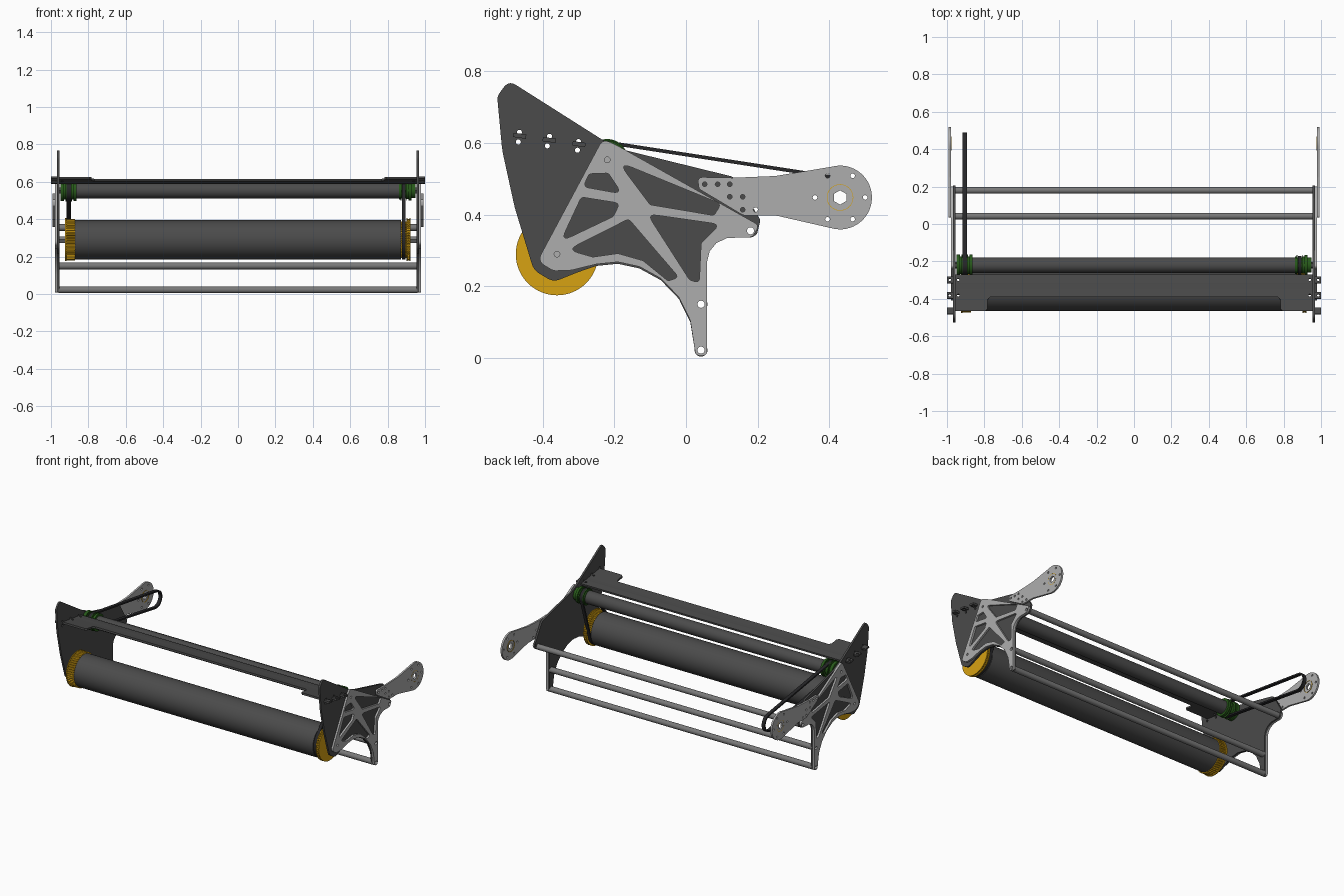
import bpy
from math import sin, cos, tan, pi, atan2, acos, hypot
from mathutils import Matrix, Vector

if "Cube" in bpy.data.objects:
    bpy.data.objects.remove(bpy.data.objects["Cube"])


def material(name, r, g, b):
    m = bpy.data.materials.new(name)
    m.diffuse_color = (r, g, b, 1)
    m.use_nodes = True
    m.node_tree.nodes["Principled BSDF"].inputs["Base Color"].default_value = m.diffuse_color
    return m


DARK = material("dark_grey", .07, .07, .07)
BLACK = material("black", .02, .02, .022)
LIGHT = material("light_grey", .42, .42, .42)
STEEL = material("steel", .19, .19, .19)
ORANGE = material("orange", .68, .36, .006)
GREEN = material("green", .02, .10, .01)

# local x,y -> world y,z ; extrusion along world x
SIDE = Matrix(((0, 0, 1, 0), (1, 0, 0, 0), (0, 1, 0, 0), (0, 0, 0, 1)))


def arc(c, r, a0=0.0, a1=2 * pi, n=32, closed=True):
    k = n if closed else n - 1
    return [(c[0] + r * cos(a0 + (a1 - a0) * i / k),
             c[1] + r * sin(a0 + (a1 - a0) * i / k)) for i in range(n)]


def rounded(pts, r=.012, n=5):
    """Round polygon corners; a point may carry its own radius as a third value."""
    out = []
    for i, p in enumerate(pts):
        rad = p[2] if len(p) > 2 else r
        c = Vector(p[:2])
        a, b = Vector(pts[i - 1][:2]) - c, Vector(pts[(i + 1) % len(pts)][:2]) - c
        ang = a.angle(b)
        if rad == 0 or ang > 3.1:
            out.append(tuple(c))
            continue
        t = min(rad / tan(ang / 2), .45 * a.length, .45 * b.length)
        p0, p1 = c + a.normalized() * t, c + b.normalized() * t
        for k in range(n + 1):
            u = k / n
            out.append(tuple(p0 * (1 - u) ** 2 + c * 2 * u * (1 - u) + p1 * u * u))
    return out


def extrude(name, outline, x0, x1, mat, holes=(), matrix=SIDE):
    cu = bpy.data.curves.new(name, 'CURVE')
    cu.dimensions = '2D'
    cu.fill_mode = 'BOTH'
    cu.extrude = abs(x1 - x0) / 2
    for loop in [outline, *holes]:
        sp = cu.splines.new('POLY')
        sp.points.add(len(loop) - 1)
        for q, p in zip(sp.points, loop):
            q.co = (p[0], p[1], 0, 1)
        sp.use_cyclic_u = True
    tmp = bpy.data.objects.new(name + "_tmp", cu)
    bpy.context.collection.objects.link(tmp)
    me = bpy.data.meshes.new_from_object(tmp.evaluated_get(bpy.context.evaluated_depsgraph_get()))
    bpy.data.objects.remove(tmp)
    me.transform(matrix @ Matrix.Translation((0, 0, (x0 + x1) / 2)))
    me.materials.clear()
    me.materials.append(mat)
    ob = bpy.data.objects.new(name, me)
    bpy.context.collection.objects.link(ob)
    return ob


def disc(name, c, r, x0, x1, mat, n=48):
    return extrude(name, arc(c, r, n=n), x0, x1, mat)


def gear(name, c, r, depth, teeth, x0, x1, mat):
    pts = []
    for i in range(teeth * 4):
        a, rr = 2 * pi * i / (teeth * 4), r if i % 4 < 2 else r - depth
        pts.append((c[0] + rr * cos(a), c[1] + rr * sin(a)))
    return extrude(name, pts, x0, x1, mat)


def belt_loop(c1, r1, c2, r2):
    dx, dy = c2[0] - c1[0], c2[1] - c1[1]
    a, b = atan2(dy, dx), acos((r1 - r2) / hypot(dx, dy))
    return (arc(c1, r1, a + b, a + 2 * pi - b, 24, False)
            + arc(c2, r2, a - b, a + b, 24, False))


def belt(name, c1, r1, c2, r2, x0, x1, t=.01):
    return extrude(name, belt_loop(c1, r1, c2, r2), x0, x1, BLACK,
                   [belt_loop(c1, r1 - t, c2, r2 - t)])


ROLL, TOP, ARM = (-.36, .29), (-.22, .553), (.43, .448)
TUBES = [(.18, .355), (.042, .15), (.042, .022)]

# profiles in (y, z)
leg = [(.027, .007), (.059, .007), (.059, .27, .0), (.066, .298, 0), (.085, .321, 0),
       (.115, .335, 0), (.185, .337, .015)]
arch = [(-.25, .262, 0), (-.19, .268, 0), (-.13, .255, 0), (-.07, .222, 0),
        (-.02, .17, 0), (.012, .105, 0)]
light_outline = rounded([(-.232, .612, .035), (-.415, .27, .04), (-.37, .243, .03),
                         (-.32, .245, .03)] + arch + leg + [(.205, .37, .015), (-.19, .592, .03)])
dark_outline = rounded([(-.495, .775, .045), (-.527, .73, .03), (-.513, .58, .3), (-.478, .42, .3),
                        (-.425, .245, .05), (-.37, .212, .04), (-.30, .24, .05)]
                       + [(y, z - .005, 0) for y, z, _ in arch] + leg
                       + [(.198, .345), (.208, .385), (.135, .505, .03), (-.17, .58, .1), (-.23, .607, .1)])
windows = [rounded(w) for w in (
    [(-.287, .478), (-.27, .514), (-.217, .516), (-.178, .458)],
    [(-.292, .449), (-.185, .432), (-.203, .395), (-.35, .325)],
    [(-.19, .548), (.098, .43), (.078, .398), (-.1, .428)],
    [(-.108, .402), (.095, .373), (.042, .32), (.037, .21), (.01, .218)],
    [(-.33, .302), (-.16, .388), (-.02, .225), (-.05, .215), (-.12, .272), (-.19, .292), (-.26, .282)])]
arm_outline = rounded([(.032, .505, .015), (.13, .503, .1), (.25, .508, .1)]
                      + [(y, z, 0) for y, z in arc(ARM, .089, -1.85, 1.85, 32, False)][::-1]
                      + [(.25, .398, .1), (.16, .398, .02), (.036, .472, .015)])
arm_holes = [(.052, .485), (.088, .485), (.122, .485), (.122, .45), (.158, .45), (.158, .414), (.194, .414)]
arm_holes += [(ARM[0] + .07 * cos(i * pi / 3), ARM[1] + .07 * sin(i * pi / 3)) for i in range(6)]
tab_bolts = [(-.465, .63), (-.468, .603), (-.381, .619), (-.387, .592), (-.3, .604), (-.303, .58)]

for s, tag in ((1, "right"), (-1, "left")):
    # side plates, lattice reinforcement and rear arm
    tube_holes = [arc(c, .010, n=20) for c in TUBES]
    extrude("side_plate_" + tag, dark_outline, s * .955, s * .967, DARK,
            tube_holes + [arc(c, .007, n=16) for c in tab_bolts])
    extrude("lattice_plate_" + tag, light_outline, s * .967, s * .979, LIGHT,
            tube_holes + windows + [arc(c, .008, n=16) for c in (ROLL, TOP)])
    extrude("rear_arm_" + tag, arm_outline, s * .979, s * .991, LIGHT,
            [arc(c, .0065, n=16) for c in arm_holes] + [arc(ARM, .02, pi / 6, pi / 6 + 2 * pi, 6)])
    extrude("arm_bearing_" + tag, arc(ARM, .037), s * .976, s * .9915, ORANGE, [arc(ARM, .0355)])
    # end pieces of the axles
    disc("axle_cap_lower_" + tag, ROLL, .012, s * .966, s * .97, LIGHT, 20)
    disc("axle_cap_upper_" + tag, TOP, .012, s * .966, s * .97, LIGHT, 20)

# three rear cross tubes
for i, c in enumerate(TUBES):
    extrude(f"cross_tube_{i + 1}", arc(c, .018), -.96, .96, STEEL, [arc(c, .010, n=20)])

# big lower roller with orange toothed pulleys
disc("lower_roller", ROLL, .105, -.872, .872, DARK, 64)
disc("lower_axle", ROLL, .02, -.96, .96, STEEL, 6)
gear("lower_pulley_left", ROLL, .112, .006, 48, -.918, -.872, ORANGE)
disc("lower_flange_left", ROLL, .115, -.924, -.918, ORANGE, 64)
gear("lower_pulley_right", ROLL, .098, .006, 48, .872, .905, ORANGE)
disc("lower_flange_right", ROLL, .115, .9, .906, ORANGE, 64)
gear("lower_rim_right", ROLL, .112, .006, 48, .906, .916, ORANGE)
disc("lower_outer_flange_right", ROLL, .115, .916, .922, ORANGE, 64)

# slim upper roller with green pulleys
disc("upper_roller", TOP, .042, -.87, .87, DARK)
disc("upper_axle", TOP, .018, -.96, .96, STEEL, 6)
for i, (x0, x1, r) in enumerate([(-.95, -.93, .056), (-.93, -.922, .047), (-.922, -.917, .058), (-.917, -.893, .044),
                                 (-.893, -.888, .058), (-.888, -.88, .047), (-.88, -.864, .056),
                                 (.862, .87, .047), (.87, .875, .053), (.875, .897, .042),
                                 (.897, .902, .053), (.902, .912, .045), (.912, .927, .053), (.927, .95, .04)]):
    disc(f"upper_pulley_{i + 1}", TOP, r, x0, x1, GREEN)

# drive belts
belt("arm_belt", TOP, .053, ARM, .058, -.916, -.894)
belt("roller_belt", TOP, .05, ROLL, .105, .876, .896)

# tilted front cross plate with tabs through the side plates
half = [(.955, .1)]
tabs = (.072, -.012, -.095)
for t in tabs:
    half += [(.955, t + .018), (1.0, t + .018), (1.0, t - .018), (.955, t - .018)]
half[-1:] = [(.955, -.113), (.955, -.096)]
half += [(.795, -.096), (.782, -.085), (.782, -.035), (.768, -.02)]
tilt = Matrix.Translation((0, -.37, .607)) @ Matrix.Rotation(-.14, 4, 'X')
plate_holes = [arc((s * x, t + .0), .007, n=14) for s in (1, -1) for t in tabs[:2] for x in (.94, .985)]
extrude("front_cross_plate", half + [(-x, y) for x, y in reversed(half)], -.006, .006, DARK,
        plate_holes, tilt)

# smooth round surfaces, keep hard edges
for ob in bpy.context.scene.objects:
    ob.select_set(True)
    bpy.context.view_layer.objects.active = ob
bpy.ops.object.shade_smooth_by_angle(angle=.5)
